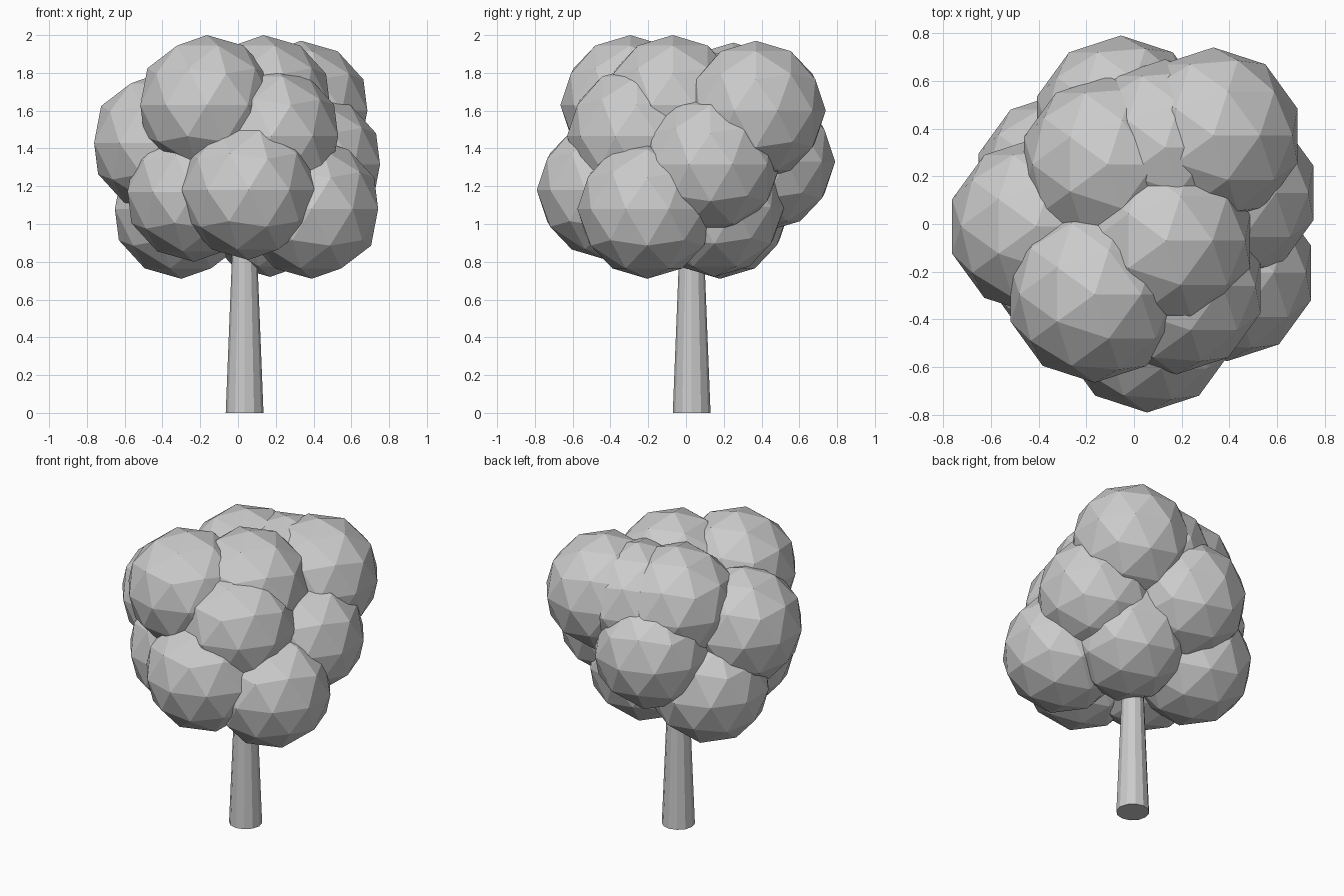
import bpy

# Trunk: tapered low-poly cylinder running up into the crown
bpy.ops.mesh.primitive_cone_add(vertices=12, radius1=0.10, radius2=0.052,
                                depth=1.2, location=(0.035, 0.03, 0.6))
bpy.context.object.name = "trunk"

# Crown: overlapping faceted leaf clumps of equal size
RADIUS = 0.37
clumps = [
    # lower tier
    (0.055, -0.42, 1.18), (-0.233, -0.18, 1.17), (0.39, -0.205, 1.08),
    (-0.30, 0.18, 1.08), (0.17, 0.15, 1.09),
    # middle tier
    (-0.41, -0.01, 1.43), (0.40, 0.13, 1.315), (-0.055, 0.42, 1.33),
    (0.178, -0.26, 1.465),
    # upper tier
    (-0.165, -0.295, 1.63), (0.135, -0.07, 1.63), (0.333, 0.37, 1.60),
    (-0.11, 0.25, 1.59), (0.13, 0.32, 1.58),
]
for i, pos in enumerate(clumps, 1):
    bpy.ops.mesh.primitive_ico_sphere_add(subdivisions=2, radius=RADIUS, location=pos)
    bpy.context.object.name = f"leaf_clump_{i}"
